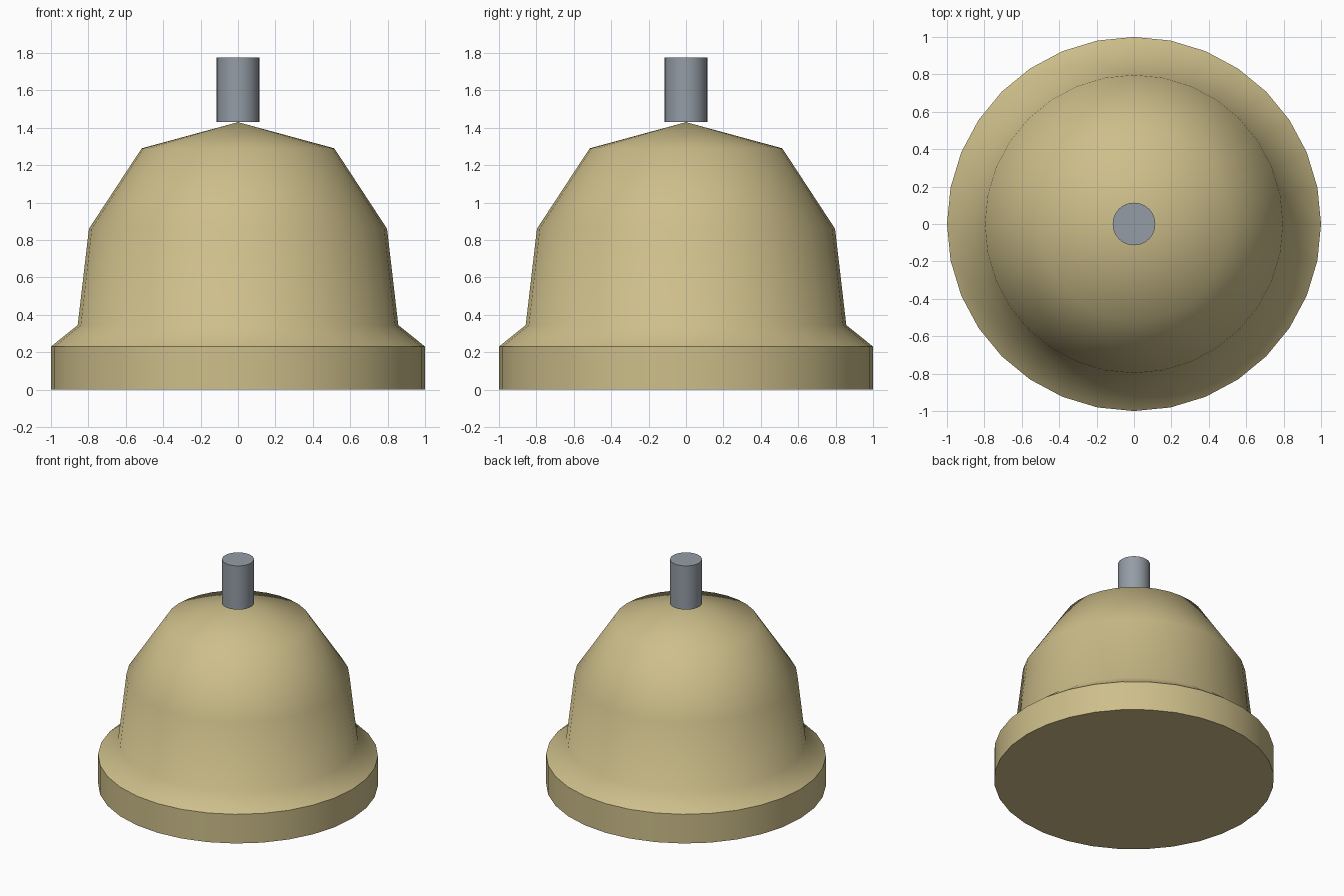
import bpy
import bmesh
from math import radians, pi
from mathutils import Matrix

cube = bpy.data.objects.get("Cube")
if cube:
    bpy.data.objects.remove(cube, do_unlink=True)

SEGMENTS = 32


def make_material(name, rgb):
    mat = bpy.data.materials.new(name)
    mat.use_nodes = True
    color = (*rgb, 1.0)
    mat.diffuse_color = color
    mat.node_tree.nodes["Principled BSDF"].inputs["Base Color"].default_value = color
    return mat


def lathe(name, profile, mat, angle):
    """Spin a (radius, height) profile about z; it starts and ends on the axis."""
    bm = bmesh.new()
    verts = [bm.verts.new((r, 0, z)) for r, z in profile]
    edges = [bm.edges.new(pair) for pair in zip(verts, verts[1:])]
    bmesh.ops.spin(bm, geom=verts + edges, cent=(0, 0, 0), axis=(0, 0, 1),
                   angle=2 * pi, steps=SEGMENTS)
    bmesh.ops.remove_doubles(bm, verts=bm.verts, dist=0.0001)
    bmesh.ops.recalc_face_normals(bm, faces=bm.faces)
    mesh = bpy.data.meshes.new(name)
    bm.to_mesh(mesh)
    bm.free()
    mesh.materials.append(mat)
    obj = bpy.data.objects.new(name, mesh)
    bpy.context.collection.objects.link(obj)
    # Smooth sides, with sharp rim edges
    bpy.ops.object.select_all(action="DESELECT")
    obj.select_set(True)
    bpy.context.view_layer.objects.active = obj
    bpy.ops.object.shade_smooth_by_angle(angle=radians(angle))
    return obj


tan = make_material("warm tan", (0.61, 0.515, 0.255))
steel = make_material("steel grey", (0.30, 0.335, 0.38))

# Bell body: closed base, upright rim, sloped shoulder, waist and conical crown
lathe("bell_body", [(0, 0), (1, 0), (1, 0.23), (0.857, 0.345), (0.797, 0.86),
                    (0.515, 1.29), (0, 1.43)], tan, 46)

# Pin standing on the tip of the crown
lathe("top_pin", [(0, 1.43), (0.114, 1.43), (0.114, 1.775), (0, 1.775)], steel, 46)
